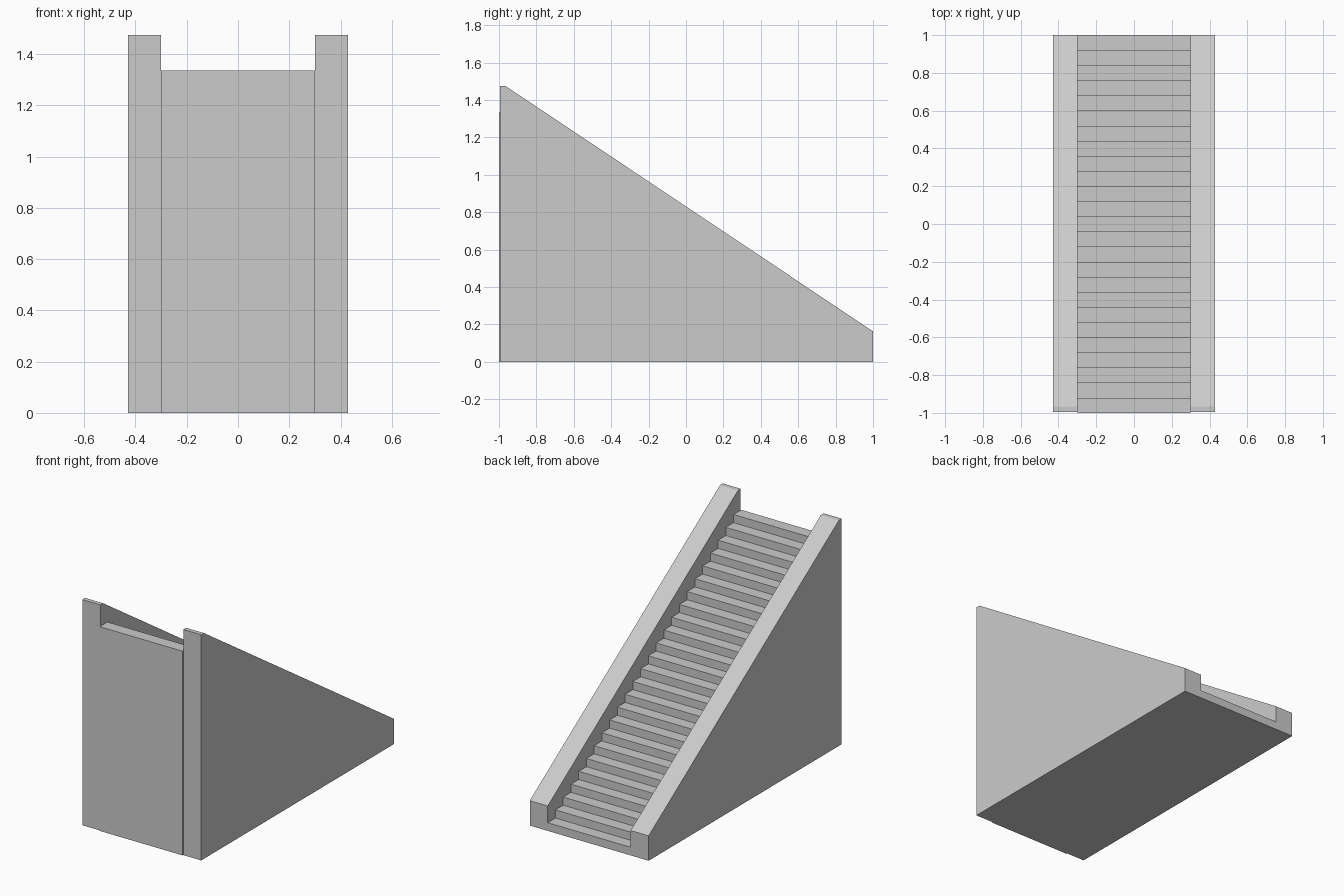
import bpy, bmesh

if "Cube" in bpy.data.objects:
    bpy.data.objects.remove(bpy.data.objects["Cube"])

N = 25               # number of steps
RUN = 2.0 / N
RISE = 1.335 / N


def extrude_x(name, profile, x0, x1):
    """Extrude a (y, z) profile along x into a closed solid."""
    bm = bmesh.new()
    face = bm.faces.new([bm.verts.new((x0, y, z)) for y, z in profile])
    ext = bmesh.ops.extrude_face_region(bm, geom=[face])
    verts = [v for v in ext["geom"] if isinstance(v, bmesh.types.BMVert)]
    bmesh.ops.translate(bm, verts=verts, vec=(x1 - x0, 0, 0))
    bmesh.ops.recalc_face_normals(bm, faces=bm.faces)
    mesh = bpy.data.meshes.new(name)
    bm.to_mesh(mesh)
    bm.free()
    obj = bpy.data.objects.new(name, mesh)
    bpy.context.collection.objects.link(obj)
    return obj


# Solid flight of steps, climbing from the back (+y) to the front (-y)
steps = [(-1, 0), (1, 0)]
for i in range(N):
    y, z = 1 - i * RUN, (i + 1) * RISE
    steps += [(y, z), (y - RUN, z)]
extrude_x("steps", steps, -0.30, 0.30)

# Sloped side walls with a small flat at the top
wall = [(-0.994, 0), (1, 0), (1, 0.163), (-0.965, 1.475), (-0.994, 1.475)]
extrude_x("left_wall", wall, -0.43, -0.30)
extrude_x("right_wall", wall, 0.30, 0.43)
